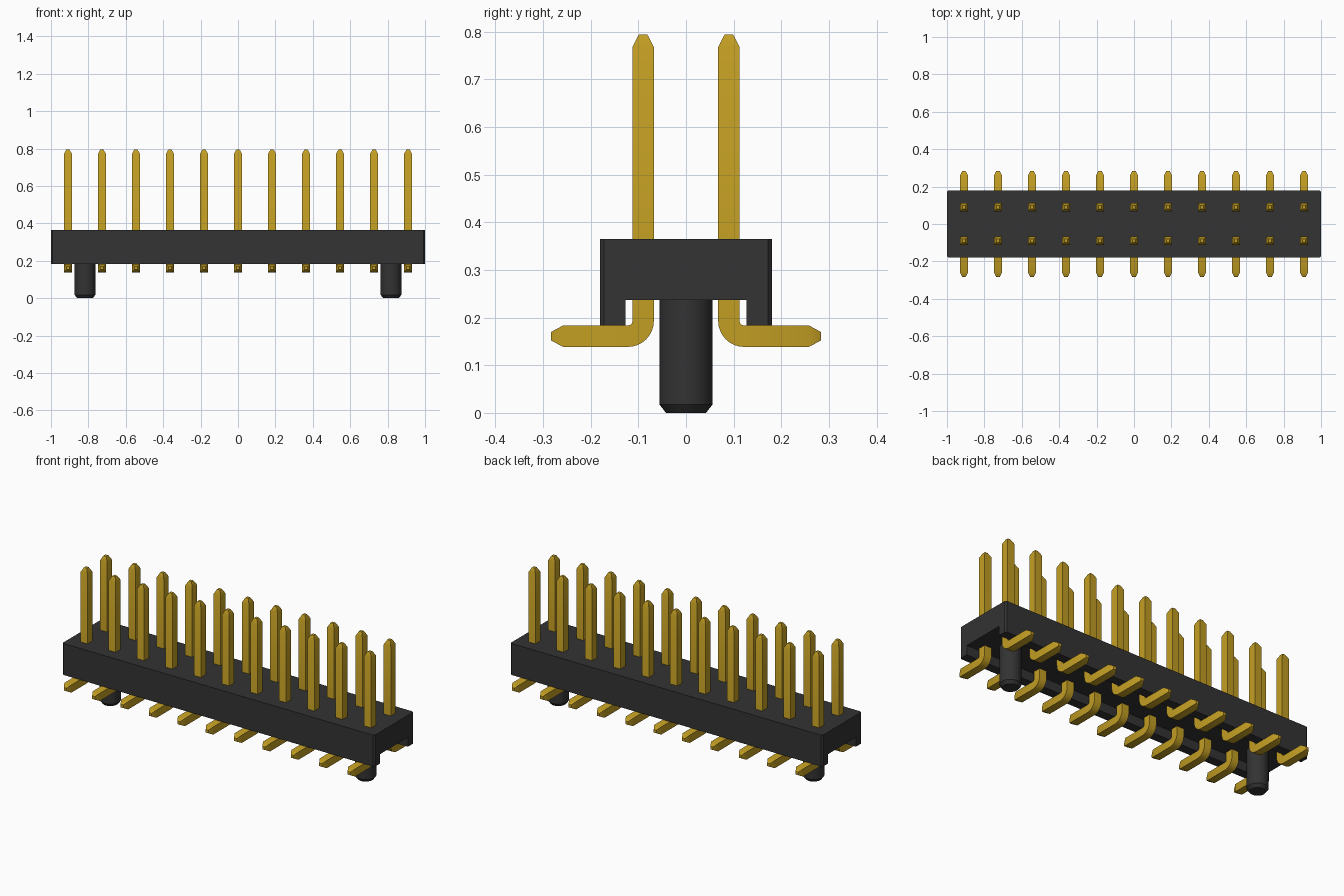
import bpy, bmesh
from math import sin, cos, pi, radians

cube = bpy.data.objects.get("Cube")
if cube:
    bpy.data.objects.remove(cube, do_unlink=True)


def material(name, rgb):
    m = bpy.data.materials.new(name)
    m.use_nodes = True
    m.diffuse_color = (*rgb, 1)
    m.node_tree.nodes["Principled BSDF"].inputs["Base Color"].default_value = (*rgb, 1)
    return m


black = material("black plastic", (0.033, 0.033, 0.033))
gold = material("gold metal", (0.54, 0.34, 0.017))


def place(name, mesh, loc=(0, 0, 0), turn=0):
    ob = bpy.data.objects.new(name, mesh)
    ob.location = loc
    ob.rotation_euler.z = turn
    bpy.context.collection.objects.link(ob)
    return ob


def finish(bm, name, mat):
    bmesh.ops.recalc_face_normals(bm, faces=bm.faces)
    mesh = bpy.data.meshes.new(name)
    bm.to_mesh(mesh)
    bm.free()
    mesh.materials.append(mat)
    return mesh


def smooth(ob):
    bpy.ops.object.select_all(action='DESELECT')
    ob.select_set(True)
    bpy.context.view_layer.objects.active = ob
    bpy.ops.object.shade_smooth_by_angle(angle=radians(30))


def loft(rings):
    """Bridge equal-sized rings of points and cap both ends."""
    bm = bmesh.new()
    rows = [[bm.verts.new(p) for p in ring] for ring in rings]
    n = len(rows[0])
    for a, b in zip(rows, rows[1:]):
        for i in range(n):
            j = (i + 1) % n
            bm.faces.new((a[i], a[j], b[j], b[i]))
    bm.faces.new(rows[0])
    bm.faces.new(rows[-1])
    return bm


# Housing: channel section run along x, with chamfered upright corners
half = [(0.18, 0.365), (0.18, 0.183), (0.127, 0.183), (0.127, 0.237)]
section = half + [(-y, z) for y, z in reversed(half)]
C = 0.008
rings = []
for x, limit in ((-1, 0.18 - C), (C - 1, 0.18), (1 - C, 0.18), (1, 0.18 - C)):
    rings.append([(x, max(-limit, min(limit, y)), z) for y, z in section])
place("housing", finish(loft(rings), "housing", black))

# Locating pegs with chamfered lower ends
SIDES = 32
peg = finish(loft([[(r * cos(2 * pi * i / SIDES), r * sin(2 * pi * i / SIDES), z)
                    for i in range(SIDES)]
                   for r, z in ((0.042, 0), (0.056, 0.018), (0.056, 0.24))]),
             "locating_peg", black)
for side, x in (("right", -0.818), ("left", 0.818)):
    ob = place("locating_peg_" + side, peg, (x, 0, 0))
smooth(ob)

# Bent square pin with tapered ends: (y, z, direction angle, half width)
W, TIP, BEND = 0.0225, 0.009, 0.032
path = [(0.09, 0.794, pi, TIP), (0.09, 0.768, pi, W)]
for i in range(9):
    a = pi + i * pi / 16
    path.append((0.09 + BEND + BEND * cos(a), 0.193 + BEND * sin(a), a, W))
path += [(0.258, 0.161, 1.5 * pi, W), (0.283, 0.161, 1.5 * pi, TIP)]
rings = [[(sx * h, y + sr * h * cos(a), z + sr * h * sin(a))
          for sx, sr in ((-1, -1), (1, -1), (1, 1), (-1, 1))]
         for y, z, a, h in path]
pin = finish(loft(rings), "pin", gold)

# Two rows of eleven pins, feet pointing outwards
PITCH = 2 / 11
for row, turn in (("back", 0), ("front", pi)):
    for i in range(11):
        ob = place(f"{row}_pin_{i + 1}", pin, ((i - 5) * PITCH, 0, 0), turn)
smooth(ob)
